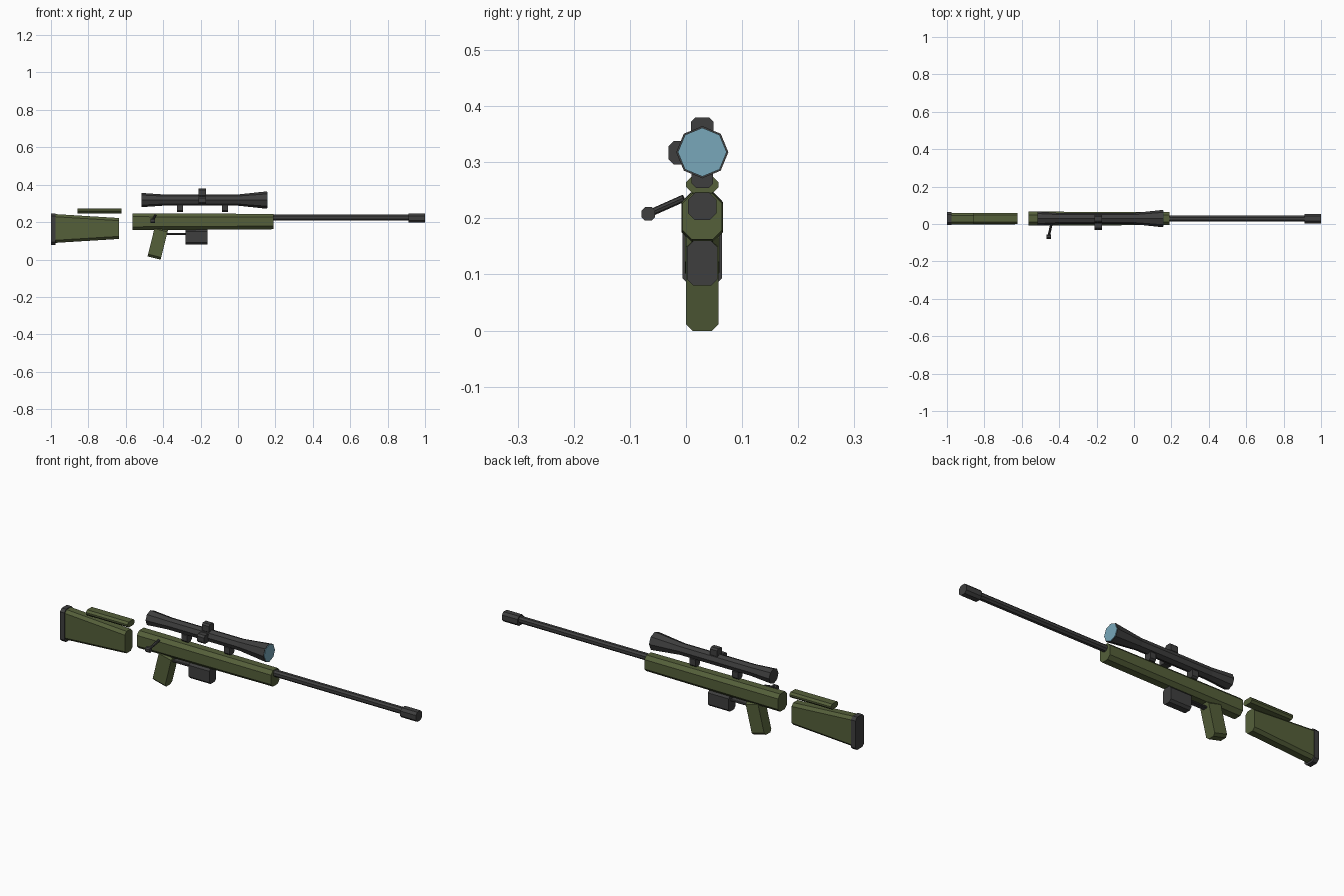
import bpy, bmesh, math
from mathutils import Matrix, Vector

if "Cube" in bpy.data.objects:
    bpy.data.objects.remove(bpy.data.objects["Cube"], do_unlink=True)

AXIS_Y = 0.029   # shared centre plane of the main parts


def make_material(name, rgb):
    m = bpy.data.materials.new(name)
    m.use_nodes = True
    m.diffuse_color = (*rgb, 1)
    m.node_tree.nodes["Principled BSDF"].inputs["Base Color"].default_value = (*rgb, 1)
    return m


GREEN = make_material("olive green", (0.09, 0.115, 0.042))
METAL = make_material("dark grey", (0.049, 0.049, 0.049))
GLASS = make_material("lens blue", (0.19, 0.39, 0.49))


def loft(name, rings, mat, matrix=None):
    """Join a row of equal rings with quads and cap both ends."""
    bm = bmesh.new()
    loops = [[bm.verts.new(p) for p in ring] for ring in rings]
    n = len(loops[0])
    for a, b in zip(loops, loops[1:]):
        for i in range(n):
            j = (i + 1) % n
            bm.faces.new((a[i], a[j], b[j], b[i]))
    bm.faces.new(loops[0])
    bm.faces.new(loops[-1])
    bmesh.ops.recalc_face_normals(bm, faces=bm.faces)
    mesh = bpy.data.meshes.new(name)
    bm.to_mesh(mesh)
    bm.free()
    mesh.materials.append(mat)
    obj = bpy.data.objects.new(name, mesh)
    if matrix:
        obj.matrix_world = matrix
    bpy.context.collection.objects.link(obj)
    return obj


def chamfered(x, y, z, hw, hh, c):
    """Rectangle with cut corners, facing along x."""
    pts = []
    for sy, sz in ((1, 1), (-1, 1), (-1, -1), (1, -1)):
        pair = [(x, y + sy * hw, z + sz * (hh - c)),
                (x, y + sy * (hw - c), z + sz * hh)]
        pts += pair if sy * sz > 0 else pair[::-1]
    return pts


def block(name, x0, x1, z0, z1, hw, c, mat, y=AXIS_Y):
    z, hh = (z0 + z1) / 2, (z1 - z0) / 2
    return loft(name, [chamfered(x, y, z, hw, hh, c) for x in (x0, x1)], mat)


def turned(name, profile, z, mat, sides=8):
    """Round part along x from (x, radius) pairs."""
    rings = [[(x, AXIS_Y + r * math.cos(2 * math.pi * i / sides),
               z + r * math.sin(2 * math.pi * i / sides)) for i in range(sides)]
             for x, r in profile]
    return loft(name, rings, mat)


# Stock
loft("stock", [chamfered(-0.978, AXIS_Y, 0.166, 0.031, 0.077, 0.014),
               chamfered(-0.637, AXIS_Y, 0.166, 0.031, 0.056, 0.014)], GREEN)
block("butt_pad", -1.0, -0.975, 0.079, 0.246, 0.035, 0.014, METAL)
block("cheek_rest", -0.858, -0.623, 0.246, 0.274, 0.029, 0.01, GREEN)

# Receiver and grip
loft("receiver", [chamfered(-0.565, AXIS_Y, 0.202, 0.037, 0.045, 0.018),
                  chamfered(0.19, AXIS_Y, 0.203, 0.035, 0.041, 0.017)], GREEN)
lean = Matrix.Translation((-0.429, AXIS_Y, 0.0885)) @ Matrix.Rotation(math.radians(14), 4, "Y")
loft("grip", [chamfered(x, 0, 0, 0.029, 0.0825, 0.012) for x in (-0.036, 0.036)], GREEN, lean)

# Magazine and trigger guard
block("magazine", -0.28, -0.163, 0.08, 0.16, 0.027, 0.011, METAL)
block("trigger_guard", -0.4, -0.275, 0.132, 0.142, 0.014, 0.003, METAL)

# Barrel and muzzle
block("barrel", 0.18, 0.92, 0.209, 0.241, 0.016, 0.009, METAL)
block("muzzle", 0.912, 1.0, 0.197, 0.246, 0.025, 0.012, METAL)

# Scope
SCOPE_Z = 0.318
turned("scope_body", [(-0.515, 0.038), (-0.4, 0.03), (0.0, 0.03),
                      (0.155, 0.0465)], SCOPE_Z, METAL)
turned("front_lens", [(0.154, 0.0435), (0.158, 0.0435)], SCOPE_Z, GLASS)
block("top_turret", -0.21, -0.17, 0.335, 0.38, 0.02, 0.008, METAL)
block("side_turret", -0.21, -0.17, 0.296, 0.338, 0.021, 0.009, METAL, y=-0.01)
for label, x in (("rear", -0.31), ("front", -0.07)):
    block(label + "_scope_mount", x - 0.016, x + 0.016, 0.254, 0.3, 0.019, 0.008, METAL)

# Bolt handle
start, end = Vector((-0.442, -0.004, 0.236)), Vector((-0.457, -0.067, 0.208))
bpy.ops.mesh.primitive_cylinder_add(vertices=8, radius=0.0065, depth=(end - start).length,
                                    location=(start + end) / 2)
rod = bpy.context.object
rod.name = "bolt_handle"
rod.rotation_euler = (end - start).to_track_quat("Z", "Y").to_euler()
rod.data.materials.append(METAL)
block("bolt_knob", -0.469, -0.445, 0.196, 0.22, 0.012, 0.006, METAL, y=-0.067)
